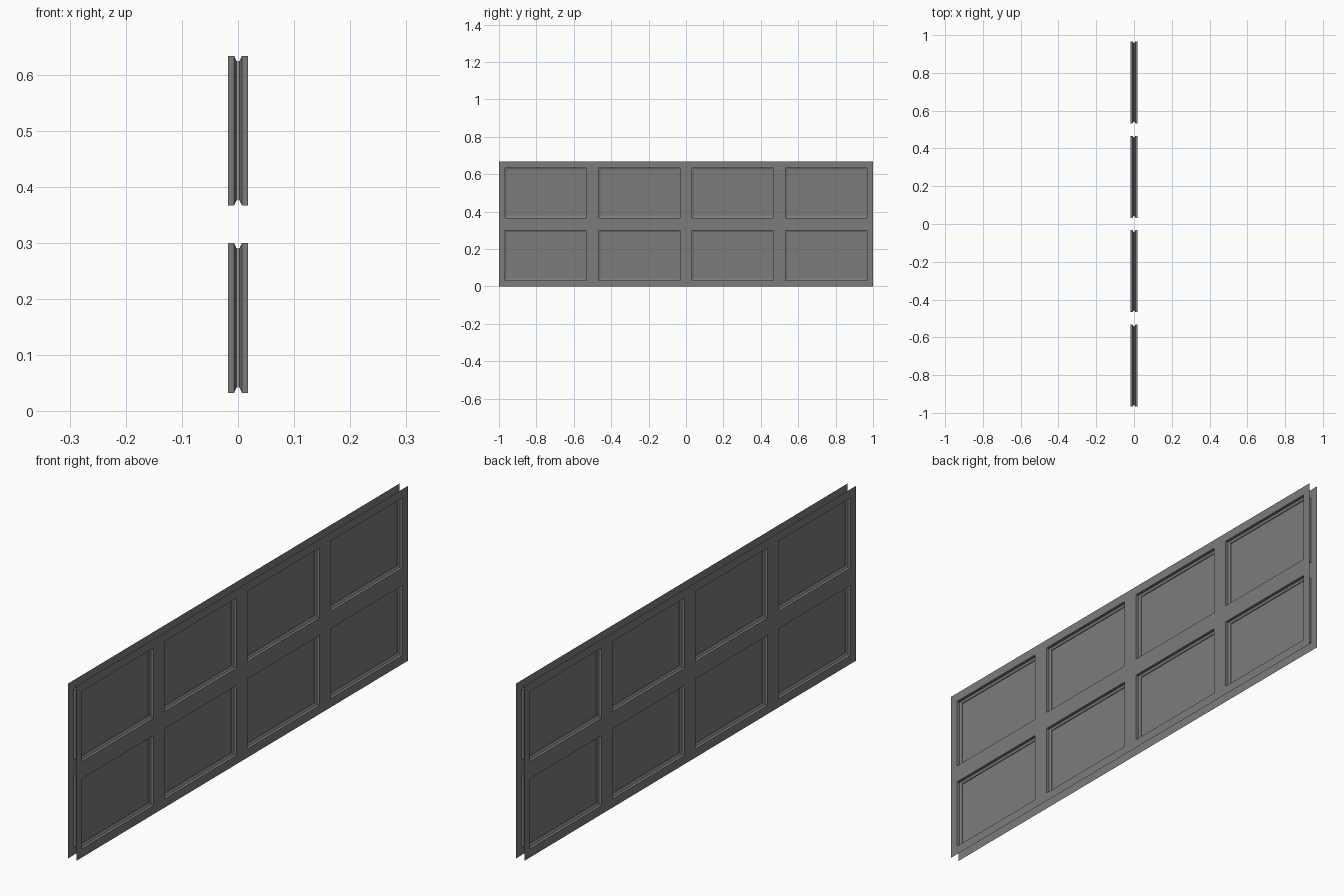
import bpy, bmesh, math

if "Cube" in bpy.data.objects:
    bpy.data.objects.remove(bpy.data.objects["Cube"])

W, H, X = 2.0, 0.667, 0.0175      # width, height, half thickness
COLS, ROWS = 4, 2
PW, PH = 0.434, 0.267             # recessed panel size

paint = bpy.data.materials.new("grey paint")
paint.diffuse_color = (0.2, 0.2, 0.2, 1)
paint.use_nodes = True
paint.node_tree.nodes["Principled BSDF"].inputs["Base Color"].default_value = paint.diffuse_color


def cuts(start, length, count, size):
    """Grid lines: outer edges plus both sides of every panel."""
    pitch = length / count
    out = [start]
    for i in range(count):
        c = start + pitch * (i + 0.5)
        out += [c - size / 2, c + size / 2]
    return out + [start + length]


def door_skin(name, turn):
    bm = bmesh.new()
    ys = cuts(-W / 2, W, COLS, PW)
    zs = cuts(0, H, ROWS, PH)
    grid = [[bm.verts.new((X, y, z)) for z in zs] for y in ys]

    for i in range(len(ys) - 1):
        for j in range(len(zs) - 1):
            ring = [grid[i][j], grid[i + 1][j], grid[i + 1][j + 1], grid[i][j + 1]]
            if not (i % 2 and j % 2):
                bm.faces.new(ring)      # flat frame
                continue
            # recess: straight wall, sloped moulding, small step, flat panel
            for inset, x in ((0, 0.007), (0.009, 0.003), (0.009, 0.0005)):
                y0, y1 = ys[i] + inset, ys[i + 1] - inset
                z0, z1 = zs[j] + inset, zs[j + 1] - inset
                inner = [bm.verts.new((x, y, z)) for y, z in
                         ((y0, z0), (y1, z0), (y1, z1), (y0, z1))]
                for k in range(4):
                    n = (k + 1) % 4
                    bm.faces.new((ring[k], ring[n], inner[n], inner[k]))
                ring = inner
            bm.faces.new(ring)

    me = bpy.data.meshes.new(name)
    bm.to_mesh(me)
    bm.free()
    me.materials.append(paint)
    ob = bpy.data.objects.new(name, me)
    ob.rotation_euler.z = turn
    bpy.context.collection.objects.link(ob)


# two open skins, back to back
door_skin("outer_door_skin", 0)
door_skin("inner_door_skin", math.pi)
